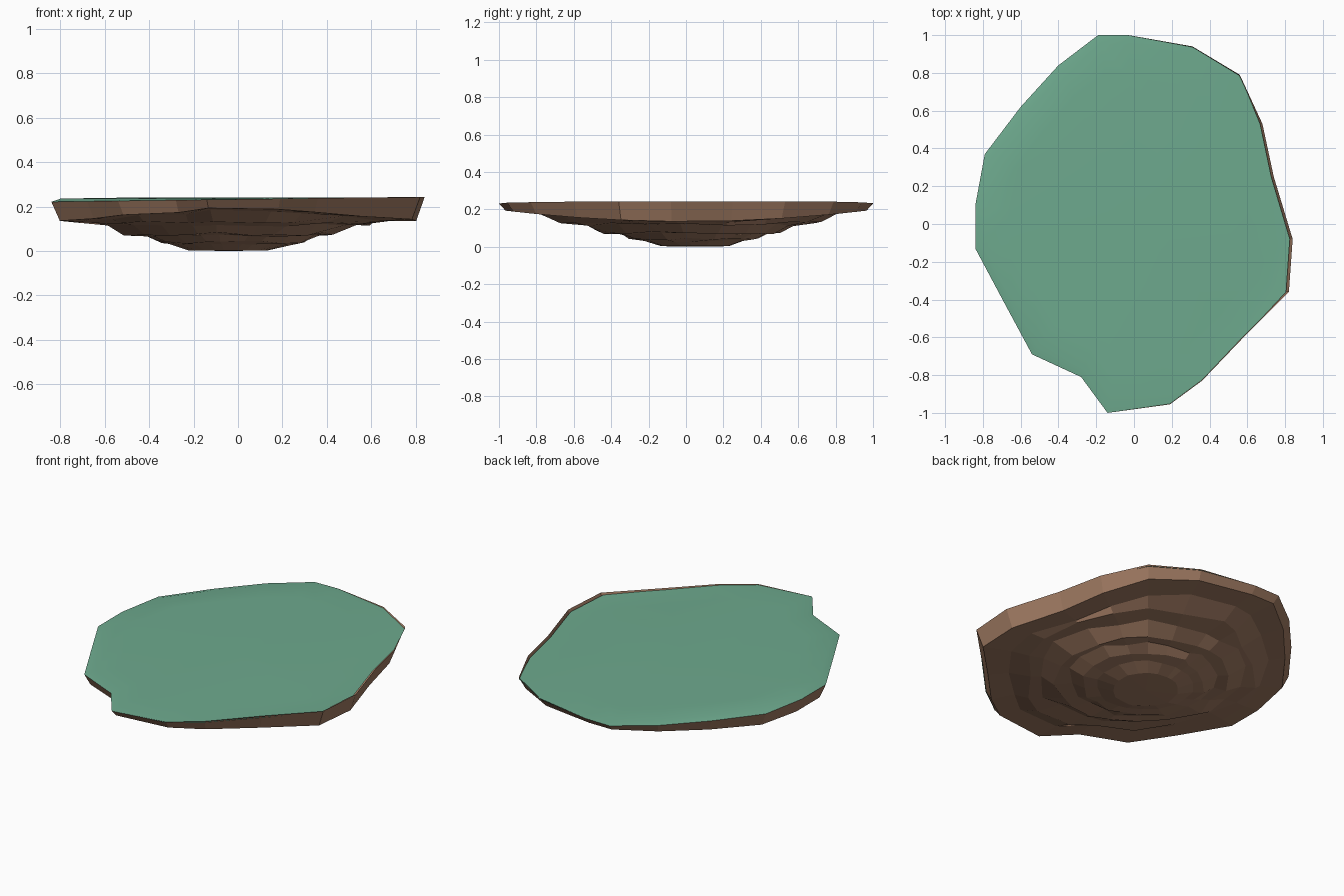
import bpy, bmesh, math, random
from mathutils import Vector

if "Cube" in bpy.data.objects:
    bpy.data.objects.remove(bpy.data.objects["Cube"])

random.seed(7)

# island outline seen from above
OUTLINE = [(-0.19, 1.0), (-0.03, 1.0), (0.31, 0.94), (0.56, 0.79), (0.68, 0.53),
           (0.74, 0.25), (0.84, -0.08), (0.82, -0.36), (0.58, -0.6), (0.36, -0.83),
           (0.19, -0.955), (-0.14, -1.0), (-0.28, -0.81), (-0.54, -0.69),
           (-0.68, -0.43), (-0.84, -0.13), (-0.84, 0.10), (-0.79, 0.37),
           (-0.6, 0.62), (-0.4, 0.84)]
N = len(OUTLINE)


def material(name, rgb):
    m = bpy.data.materials.new(name)
    m.diffuse_color = (*rgb, 1)
    m.use_nodes = True
    m.node_tree.nodes["Principled BSDF"].inputs["Base Color"].default_value = m.diffuse_color
    return m


def shell(name, rings, pole, mat, up):
    """Skin stacked rings of N points and close them with a pole."""
    bm = bmesh.new()
    rows = [[bm.verts.new(p) for p in ring] for ring in rings]
    for a, b in zip(rows, rows[1:]):
        for i in range(N):
            j = (i + 1) % N
            bm.faces.new((a[i], a[j], b[j], b[i]))
    tip = bm.verts.new(pole)
    for i in range(N):
        bm.faces.new((rows[-1][i], rows[-1][(i + 1) % N], tip))
    bmesh.ops.recalc_face_normals(bm, faces=bm.faces)
    if (tip.link_faces[0].normal.z > 0) != up:
        bmesh.ops.reverse_faces(bm, faces=bm.faces)
    me = bpy.data.meshes.new(name)
    bm.to_mesh(me)
    bm.free()
    me.materials.append(mat)
    ob = bpy.data.objects.new(name, me)
    bpy.context.collection.objects.link(ob)
    return ob


def rim_z(x):
    return min(0.242, 0.233 + 0.014 * x)


# rock underside: outer wall, then irregular terraces stepping down
rock_rings = [[(x, y, rim_z(x)) for x, y in OUTLINE],
              [(x * 0.955, y * 0.965, 0.135 + 0.058 * y * y) for x, y in OUTLINE]]
# (radius, z, roundness, jitter, rise toward front and back)
TERRACES = [(0.81, 0.131, 0.2, 0.02, 0.058), (0.70, 0.120, 0.5, 0.03, 0.01),
            (0.60, 0.117, 0.7, 0.03, 0), (0.51, 0.076, 0.85, 0.03, 0),
            (0.42, 0.071, 0.95, 0.03, 0), (0.35, 0.040, 1, 0.025, 0),
            (0.28, 0.030, 1, 0.02, 0), (0.19, 0.003, 1, 0.015, 0)]
for r, z, rnd, jit, rise in TERRACES:
    ring = []
    for x, y in OUTLINE:
        d = Vector((x, y))
        p = d.lerp(d.normalized() * 0.95, rnd) * r
        p *= 1 + random.uniform(-jit, jit) * 2
        off = 1 - r
        ring.append((p.x - 0.05 * off, p.y + 0.06 * off,
                     z + rise * y * y + random.uniform(-jit, jit) * 0.3 * (z > 0.01)))
    rock_rings.append(ring)
shell("rock_underside", rock_rings, (-0.04, 0.05, 0.0),
      material("rock_brown", (0.36, 0.2, 0.125)), False)

# grass top: flat in the middle, drooping edge, dipping under the rock rim on the right
edge = [(x * (0.982 if x > 0.6 else 1), y) for x, y in OUTLINE]
grass_rings = [[(x, y, min(rim_z(x), 0.232)) for x, y in edge]]
for r, z, dip in ((0.95, 0.236, 0.008), (0.78, 0.238, 0.008), (0.55, 0.241, 0)):
    grass_rings.append([(x * r, y * r, z - dip * max(0, x)) for x, y in edge])
grass = shell("grass_top", grass_rings, (0, 0, 0.241),
              material("grass_green", (0.155, 0.4, 0.27)), True)
grass.data.polygons.foreach_set("use_smooth", [True] * len(grass.data.polygons))
